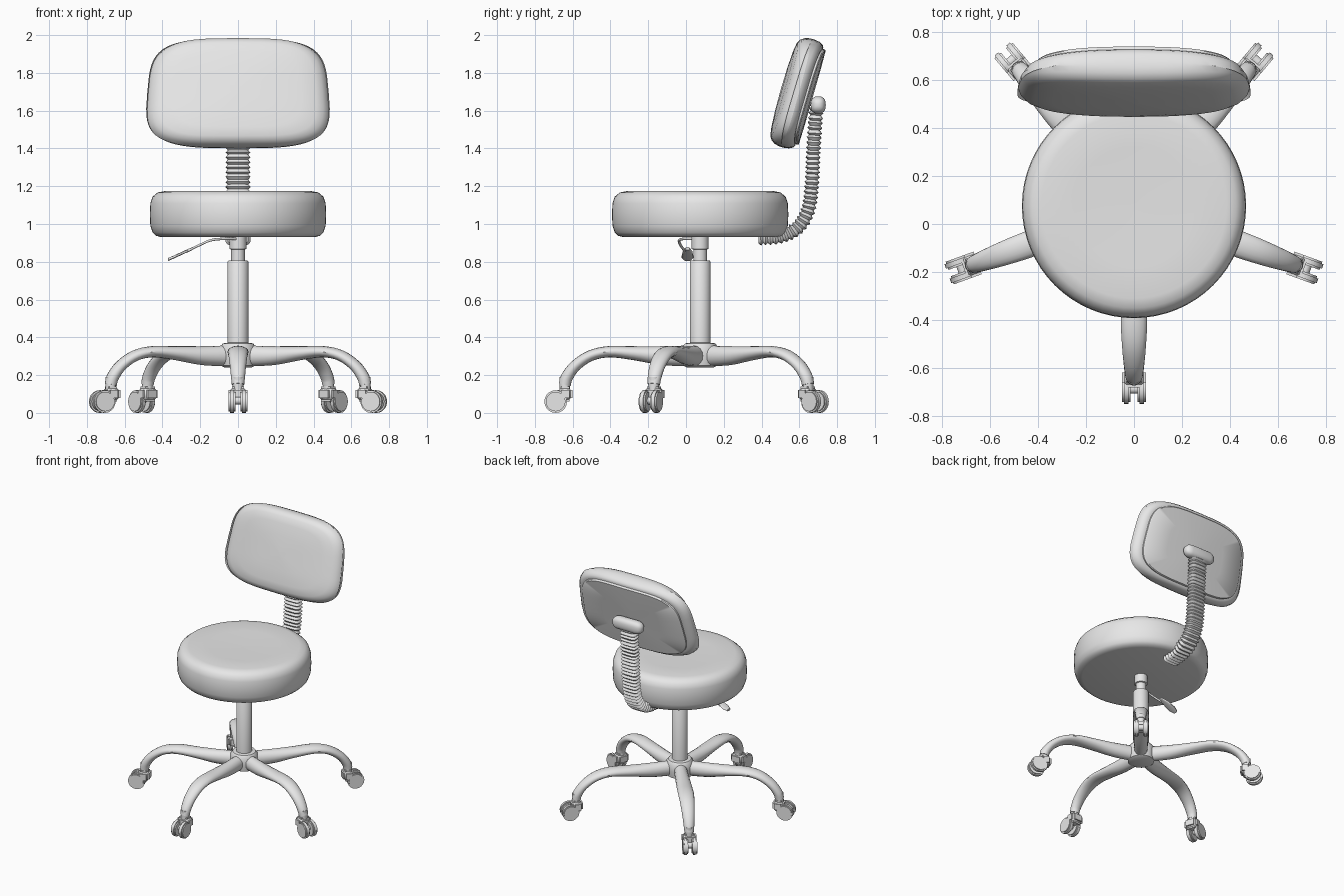
import bpy, bmesh
from math import sin, cos, pi, radians, copysign
from mathutils import Vector, Matrix

cube = bpy.data.objects.get("Cube")
if cube:
    bpy.data.objects.remove(cube, do_unlink=True)

grey = bpy.data.materials.new("grey")
grey.use_nodes = True
grey.diffuse_color = (0.8, 0.8, 0.8, 1)
grey.node_tree.nodes["Principled BSDF"].inputs["Base Color"].default_value = grey.diffuse_color

AXIS = Vector((0, 0.075, 0))  # centre of the column


def finish(name, bm, angle=40):
    bmesh.ops.recalc_face_normals(bm, faces=bm.faces)
    mesh = bpy.data.meshes.new(name)
    bm.to_mesh(mesh)
    bm.free()
    mesh.shade_smooth()
    mesh.set_sharp_from_angle(angle=radians(angle))
    mesh.materials.append(grey)
    obj = bpy.data.objects.new(name, mesh)
    bpy.context.collection.objects.link(obj)
    return obj


def loft(name, rings, angle=40):
    """Skin a list of equal rings of points and cap both ends."""
    bm = bmesh.new()
    loops = [[bm.verts.new(p) for p in ring] for ring in rings]
    n = len(loops[0])
    for a, b in zip(loops, loops[1:]):
        for i in range(n):
            j = (i + 1) % n
            bm.faces.new((a[i], a[j], b[j], b[i]))
    bm.faces.new(loops[0])
    bm.faces.new(loops[-1])
    return finish(name, bm, angle)


def outline(a, b, power=2, n=24):
    """Superellipse points; power 2 is an ellipse, more is boxier."""
    e = 2 / power
    pts = []
    for i in range(n):
        c, s = cos(2 * pi * i / n), sin(2 * pi * i / n)
        pts.append((copysign(abs(c) ** e, c) * a, copysign(abs(s) ** e, s) * b))
    return pts


def lathe(name, profile, n=32, angle=40):
    rings = [[AXIS + Vector((x, y, z)) for x, y in outline(r, r, n=n)] for r, z in profile]
    return loft(name, rings, angle)


def smooth_path(points, steps):
    """Catmull-Rom through points of any dimension."""
    p = [Vector(q) for q in points]
    p = [p[0] * 2 - p[1]] + p + [p[-1] * 2 - p[-2]]
    out = []
    for i in range(1, len(p) - 2):
        for k in range(steps):
            t = k / steps
            out.append(0.5 * (2 * p[i] + (p[i + 1] - p[i - 1]) * t
                       + (2 * p[i - 1] - 5 * p[i] + 4 * p[i + 1] - p[i + 2]) * t * t
                       + (3 * p[i] - p[i - 1] - 3 * p[i + 1] + p[i + 2]) * t ** 3))
    return out + [p[-2]]


def sweep(name, path, origin, heading, power=2, n=16, angle=40):
    """Path rows: distance, height, half width, half thickness."""
    out = Vector((cos(heading), sin(heading), 0))
    side = Vector((-sin(heading), cos(heading), 0))
    up = Vector((0, 0, 1))
    rings = []
    for i, q in enumerate(path):
        d = path[min(i + 1, len(path) - 1)] - path[max(i - 1, 0)]
        normal = (up * d[0] - out * d[1]).normalized()
        mid = origin + out * q[0] + up * q[1]
        rings.append([mid + side * a + normal * b for a, b in outline(q[2], q[3], power, n)])
    return loft(name, rings, angle)


def cylinder(bm, matrix, r, depth, n=20):
    bmesh.ops.create_cone(bm, cap_ends=True, segments=n, radius1=r, radius2=r,
                          depth=depth, matrix=matrix)


# Seat cushion
lathe("seat", [(0.02, 1.168), (0.25, 1.172), (0.385, 1.175), (0.425, 1.167), (0.452, 1.145),
               (0.464, 1.11), (0.467, 1.05), (0.464, 0.99), (0.452, 0.955), (0.435, 0.938),
               (0.405, 0.93), (0.02, 0.93)], n=64)

# Column and hub
lathe("gas_lift", [(0.036, 0.78), (0.036, 0.865), (0.045, 0.868), (0.045, 0.935)])
lathe("column", [(0.055, 0.3), (0.055, 0.8), (0.05, 0.808)])
lathe("hub", [(0.07, 0.24), (0.09, 0.25), (0.097, 0.30), (0.094, 0.35), (0.08, 0.368), (0.05, 0.372)])

# Five legs, each with a twin wheel caster
leg_path = smooth_path([(0.05, 0.302, 0.045, 0.055), (0.2, 0.303, 0.05, 0.05),
                        (0.35, 0.316, 0.054, 0.037), (0.48, 0.324, 0.055, 0.03),
                        (0.58, 0.303, 0.05, 0.029), (0.66, 0.25, 0.043, 0.03),
                        (0.705, 0.19, 0.037, 0.032), (0.717, 0.15, 0.033, 0.032)], 4)
legs = [("front", -90, 1), ("left", -20, 1), ("right", 200, 1),
        ("back_left", 50, 1.04), ("back_right", 130, 1.04)]
for label, degrees, reach in legs:
    heading = radians(degrees)
    path = [Vector((q[0] * reach, q[1], q[2], q[3])) for q in leg_path]
    sweep(label + "_leg", path, AXIS, heading)
    frame = (Matrix.Translation(AXIS) @ Matrix.Rotation(heading, 4, "Z")
             @ Matrix.Translation((0.717 * reach, 0, 0)))
    across = Matrix.Rotation(pi / 2, 4, "X")

    bm = bmesh.new()
    for s in (-1, 1):
        cylinder(bm, frame @ Matrix.Translation((0.048, s * 0.032, 0.06)) @ across, 0.06, 0.036)
    bmesh.ops.bevel(bm, geom=[e for e in bm.edges if e.calc_face_angle() > 1],
                    offset=0.008, segments=2, affect="EDGES")
    finish(label + "_wheels", bm)

    bm = bmesh.new()
    bmesh.ops.create_cube(bm, matrix=frame @ Matrix.Translation((-0.002, 0, 0.1))
                          @ Matrix.Diagonal((0.08, 0.1, 0.08, 1)))
    bmesh.ops.bevel(bm, geom=bm.edges[:], offset=0.018, segments=3, affect="EDGES")
    cylinder(bm, frame @ Matrix.Translation((0, 0, 0.15)), 0.028, 0.08)
    cylinder(bm, frame @ Matrix.Translation((0.045, 0, 0.065)) @ across, 0.02, 0.07)
    finish(label + "_caster_hood", bm)

# Ribbed bellows over the back support, ridges alternate along the path
spine = smooth_path([(0.38, 0.925), (0.5, 0.935), (0.59, 0.98), (0.645, 1.07), (0.665, 1.2),
                     (0.675, 1.4), (0.69, 1.62)], 40)
ribs, travelled, pitch = [], 0, 0.013
for a, b in zip(spine, spine[1:]):
    travelled += (b - a).length
    if travelled >= pitch * len(ribs):
        grow = 0.006 if len(ribs) % 2 else -0.006
        ribs.append(Vector((b[0], b[1], 0.06 + grow, 0.034 + grow)))
sweep("back_support_bellows", ribs, Vector(), pi / 2, power=4, n=24, angle=25)

# Backrest, leaning back, narrower toward the top and curved at the sides
lean = Matrix.Translation((0, 0.582, 1.695)) @ Matrix.Rotation(radians(-16), 4, "X")


def pad(name, layers):
    """Layers: outline scale, depth toward the back."""
    rings = []
    for scale, depth in layers:
        ring = []
        for u, v in outline(0.48 * scale, 0.298 * scale, 3.8, 64):
            u *= 1 - 0.17 * v
            ring.append(lean @ Vector((u, depth + 0.2 * u * u * (0.6 if depth < 0 else -0.6), v)))
        rings.append(ring)
    loft(name, rings)


pad("backrest_cushion", [(0.02, -0.082), (0.4, -0.08), (0.7, -0.075), (0.86, -0.068),
                         (0.93, -0.055), (0.975, -0.035), (0.995, -0.012), (1, 0.015),
                         (0.985, 0.045), (0.95, 0.066), (0.9, 0.074), (0.02, 0.078)])
pad("backrest_rear_panel", [(0.88, 0.06), (0.88, 0.084), (0.865, 0.09), (0.5, 0.092), (0.02, 0.092)])

# Rounded bracket behind the backrest
bracket = []
for x, r in [(-0.125, 0.008), (-0.12, 0.022), (-0.105, 0.034), (-0.08, 0.04), (0.08, 0.04),
             (0.105, 0.034), (0.12, 0.022), (0.125, 0.008)]:
    bracket.append([(x, 0.70 + a, 1.63 + b) for a, b in outline(r, r * 1.15, 2.5)])
loft("backrest_bracket", bracket)

# Height lever: bent rod and flat paddle
rod = []
for p in smooth_path([(0.02, 0.06, 0.92), (-0.06, 0, 0.922), (-0.14, -0.035, 0.915),
                      (-0.2, -0.03, 0.89), (-0.27, -0.005, 0.855)], 5):
    rod.append([p + Vector((0, a, b)) for a, b in outline(0.007, 0.007, n=10)])
loft("lever_rod", rod)
paddle = []
for x, z, w in [(-0.24, 0.87, 0.012), (-0.28, 0.853, 0.026), (-0.34, 0.825, 0.032), (-0.37, 0.812, 0.018)]:
    paddle.append([(x, 0.008 + a, z + b) for a, b in outline(w, 0.008, 3, 16)])
loft("lever_paddle", paddle)
